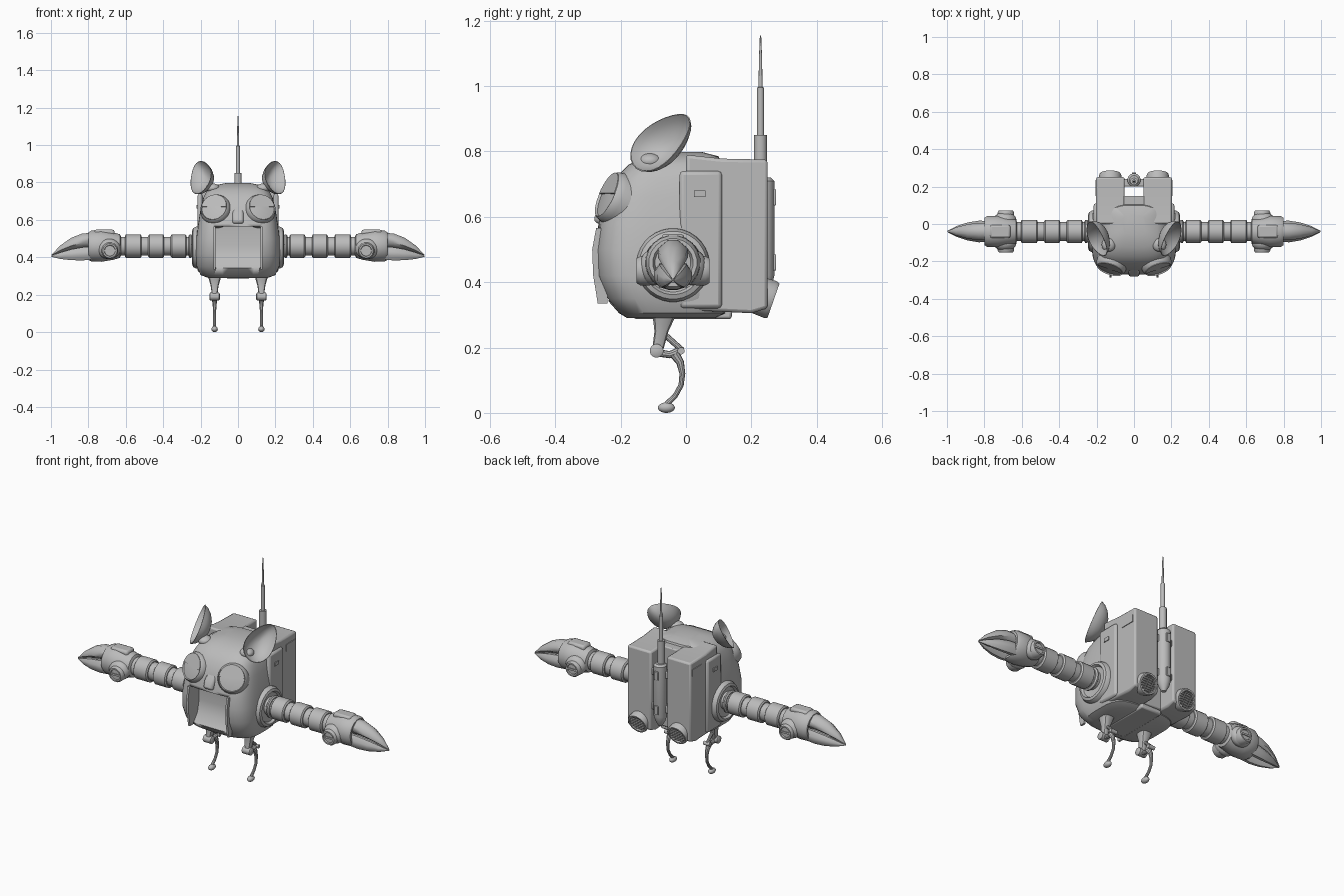
import bpy, bmesh, math
from mathutils import Vector as V

cube = bpy.data.objects.get("Cube")
if cube:
    bpy.data.objects.remove(cube)

grey = bpy.data.materials.new("plain_grey")
grey.use_nodes = True
grey.diffuse_color = (0.5, 0.5, 0.5, 1)
grey.node_tree.nodes["Principled BSDF"].inputs["Base Color"].default_value = (0.5, 0.5, 0.5, 1)
X, Y, Z = V((1, 0, 0)), V((0, 1, 0)), V((0, 0, 1))


def finish(name, bm, mirror=False, bevel=0, angle=35):
    bmesh.ops.recalc_face_normals(bm, faces=bm.faces)
    me = bpy.data.meshes.new(name)
    bm.to_mesh(me)
    bm.free()
    me.materials.append(grey)
    ob = bpy.data.objects.new(name, me)
    bpy.context.collection.objects.link(ob)
    bpy.context.view_layer.objects.active = ob
    for o in bpy.context.selected_objects:
        o.select_set(False)
    ob.select_set(True)
    bpy.ops.object.shade_smooth_by_angle(angle=math.radians(angle))
    if bevel:
        mod = ob.modifiers.new("Bevel", 'BEVEL')
        mod.width, mod.segments, mod.limit_method = bevel, 2, 'ANGLE'
    if mirror:
        ob.modifiers.new("Mirror", 'MIRROR')
    return ob


def section(c, u, v, a, b, n=24, p=2):
    """Superellipse ring around c in the plane of u and v."""
    pts = []
    for i in range(n):
        t = math.tau * (i + 0.5) / n
        co, si = math.cos(t), math.sin(t)
        pts.append(V(c) + u * a * math.copysign(abs(co) ** (2 / p), co)
                   + v * b * math.copysign(abs(si) ** (2 / p), si))
    return pts


def loft(name, rings, mirror=False, bevel=0, angle=35):
    bm = bmesh.new()
    vs = [[bm.verts.new(q) for q in r] for r in rings]
    for r, s in zip(vs, vs[1:]):
        for i in range(len(r)):
            j = (i + 1) % len(r)
            bm.faces.new((r[i], r[j], s[j], s[i]))
    bm.faces.new(vs[0])
    bm.faces.new(vs[-1])
    return finish(name, bm, mirror, bevel, angle)


def lathe(name, c, axis, profile, mirror=False, n=24, squash=1):
    axis = V(axis).normalized()
    u = axis.cross(Z if abs(axis.z) < 0.9 else Y).normalized()
    v = axis.cross(u)
    return loft(name, [section(V(c) + axis * d, u, v, r, r * squash, n) for d, r in profile], mirror)


def prism(name, outline, x0, x1, mirror=False, bevel=0):
    """Side outline in y, z, pulled from x0 to x1."""
    return loft(name, [[V((x, y, z)) for y, z in outline] for x in (x0, x1)], mirror, bevel)


def box(name, x, y, z, mirror=False, bevel=0):
    return prism(name, [(y[0], z[0]), (y[1], z[0]), (y[1], z[1]), (y[0], z[1])], *x, mirror, bevel)


def tube(name, path, radii, mirror=False, n=10):
    path = [V(q) for q in path]
    rings = []
    for i, q in enumerate(path):
        t = (path[min(i + 1, len(path) - 1)] - path[max(i - 1, 0)]).normalized()
        rings.append(section(q, X, t.cross(X).normalized(), radii[i], radii[i], n))
    return loft(name, rings, mirror)


def ellipsoid(name, c, size, mirror=False):
    bm = bmesh.new()
    bmesh.ops.create_uvsphere(bm, u_segments=20, v_segments=12, radius=1)
    bmesh.ops.scale(bm, vec=size, verts=bm.verts)
    bmesh.ops.translate(bm, vec=c, verts=bm.verts)
    return finish(name, bm, mirror)


# Rounded body: height, half width, front y, back y
levels = [(.29, .16, -.18, .09), (.305, .20, -.205, .12), (.35, .222, -.245, .13), (.42, .226, -.275, .13),
          (.5, .224, -.278, .13), (.58, .213, -.268, .13), (.66, .20, -.245, .13), (.72, .185, -.215, .12),
          (.76, .165, -.175, .11), (.785, .125, -.125, .1), (.798, .06, -.06, .05)]
body = loft("body", [section((0, (f + b) / 2, z), X, Y, w, (b - f) / 2, 48, 3.6) for z, w, f, b in levels])

# Scooped mouth opening
cutter = prism("mouth_cutter", [(-.4, .565), (-.19, .565), (-.185, .46), (-.2, .39), (-.235, .345),
                                (-.28, .33), (-.4, .33)], -.12, .12)
cutter.hide_render = True
bpy.context.view_layer.objects.active = body
cut = body.modifiers.new("Mouth", 'BOOLEAN')
cut.operation, cut.object, cut.solver = 'DIFFERENCE', cutter, 'EXACT'
bpy.ops.object.modifier_apply(modifier="Mouth")
bpy.data.objects.remove(cutter)
for x in (-.125, .125):
    prism("mouth_side_trim", [(-.27, .335), (-.284, .42), (-.287, .5), (-.275, .565), (-.24, .565), (-.24, .335)],
          x - .006, x + .006)

# Backpack halves, spine, side and belly panels
prism("backpack_half", [(.0, .315), (.2, .305), (.25, .32), (.25, .775), (.11, .778), (.0, .79)],
      .05, .203, True, .01)
box("backpack_spine", (-.06, .06), (.0, .15), (.31, .775), bevel=.006)
box("side_frame", (.19, .216), (-.02, .11), (.32, .74), True, .012)
box("side_label", (.2, .207), (.15, .235), (.695, .735), True)
box("side_button", (.2, .221), (.025, .06), (.66, .68), True)
box("belly_plate", (-.065, .065), (-.16, .14), (.287, .32), bevel=.008)

# Antenna with its holder between the backpack halves
lathe("antenna", (0, .228, 0), Z, [(.7, .02), (.85, .02), (.851, .011), (.995, .011), (.997, .006),
                                   (1.08, .005), (1.155, .002)], n=14)
lathe("antenna_holder", (0, .235, 0), Z, [(.36, .012), (.39, .028), (.42, .036), (.71, .036), (.72, .025)], n=16)
for z in (.46, .66):
    box("holder_clip", (-.052, .052), (.2, .24), (z - .02, z + .02), bevel=.004)
    box("holder_button", (-.012, .012), (.26, .276), (z - .025, z + .025), bevel=.003)

# Tilted thrusters with grilles
out = V((0, .94, -.33)).normalized()
up = X.cross(out)
thruster = V((.127, .215, .362))
lathe("thruster", thruster, out, [(0, .058), (.045, .06), (.056, .056), (.056, .047), (.04, .045)], True)
for k in range(-3, 4):
    c = thruster + out * .047 + up * k * .012
    half = math.sqrt(.046 ** 2 - (k * .012) ** 2)
    loft("thruster_slat", [section(c + X * s * half, up, out, .004, .006, 4) for s in (-1, 1)], True)

# Eyes with rims, domed lower half and upper lid plate
look = V((.3, -.86, .4)).normalized()
side = look.cross(Z).normalized()
eye_up = side.cross(look).normalized()
if eye_up.z < 0:
    eye_up.negate()
eye = V((.122, -.222, .658))
lathe("eye_rim", eye, look, [(-.06, .085), (.0, .083), (.018, .077), (.024, .072), (.016, .068)], True, 32)
lathe("eye_lens", eye, look, [(-.02, .068), (.017, .068), (.021, .045), (.023, .01)], True, 32)
lid = [eye + look * .018 + side * .069 * math.cos(a) + eye_up * (.069 * math.sin(a) + .004)
       for a in [math.pi * i / 16 for i in range(17)]]
loft("eye_lid", [lid, [q + look * .008 for q in lid]], True)
prism("nose_bridge", [(-.2, .70), (-.27, .63), (-.284, .585), (-.24, .57)], -.03, .03, bevel=.012)

# Cupped ears
n = V((.7, -.5, .4)).normalized()
u = V((.15, .75, .6))
u = (u - n * u.dot(n)).normalized()
w = n.cross(u)
ear = V((.196, -.072, .828))


def ear_ring(size, depth):
    pts = []
    for i in range(28):
        t = math.tau * i / 28
        taper = 1 - .22 * math.cos(t)
        pts.append(ear + u * .115 * size * math.cos(t) + w * .078 * size * taper * math.sin(t) + n * depth)
    return pts


loft("ear", [ear_ring(s, d) for s, d in [(.1, -.06), (.4, -.054), (.7, -.036), (.9, -.014), (1, .008),
                                         (.97, .009), (.85, -.01), (.65, -.028), (.35, -.045), (.1, -.05)]], True)
ellipsoid("ear_joint", (.135, -.11, .77), (.038, .038, .025), True)

# Arms: shoulder rings and ribbed segments
c = V((0, -.04, .46))
lathe("shoulder", c - Z * .008, X, [(.19, .115), (.225, .112), (.24, .104), (.245, .09), (.232, .082),
                                   (.23, .07)], True, 32)
lathe("arm_core", c, X, [(.2, .05), (.66, .05)], True)
for x0, x1 in ((.245, .265), (.275, .36), (.395, .48), (.515, .605)):
    lathe("arm_segment", c, X, [(x0, .055), (x0 + .006, .063), (x1 - .006, .063), (x1, .055)], True)

# Hands with side knobs
lathe("hand", c, X, [(.625, .05), (.632, .064), (.67, .075), (.73, .085), (.785, .083), (.80, .074),
                     (.80, .062), (.78, .055)], True, 20)
box("hand_ridge", (.66, .77), (-.075, -.005), (.51, .548), True, .012)
for s in (-1, 1):
    ellipsoid("knob_mount", (.69, -.04 + s * .06, .445), (.062, .045, .055), True)
    lathe("knob", (.685, -.04 + s * .07, .435), (0, s, 0), [(0, .045), (.03, .045), (.042, .038), (.042, .03),
                                                        (.034, .028)], True, 20)
    box("knob_bar", (.655, .715), (-.042 + s * .108, -.038 + s * .108), (.43, .44), True)

# Claws: one broad upper blade and two lower blades closing at the tip
stations = [(.77, 1), (.83, 1.02), (.89, .85), (.95, .5), (.998, .05)]


def claw(name, dy, dz, wide, tall, droop):
    rings = []
    for x, k in stations:
        f = (x - .77) / .23
        centre = (x, -.04 + dy * k, .46 + dz * k - droop * f * f)
        rings.append(section(centre, Y, Z, wide * k, tall * k, 8, 1.6))
    loft(name, rings, True, angle=50)


claw("upper_claw", 0, .032, .05, .042, .052)
for s in (-1, 1):
    claw("lower_claw", s * .033, -.037, .026, .038, .054)

# Legs: thigh, knee, brace, curved shin and foot
leg = .125


def thigh_ring(z, y, a, b):
    return section((leg, y, z), X, Y, a, b, 12, 3)


loft("thigh", [thigh_ring(*r) for r in [(.32, -.06, .043, .05), (.29, -.068, .034, .034), (.25, -.075, .022, .022),
                                        (.2, -.085, .015, .018), (.185, -.09, .013, .015)]], True)
lathe("knee", (leg, -.09, .19), X, [(-.028, .014), (-.024, .021), (.024, .021), (.028, .014)], True, 16)
tube("knee_link", [(leg, -.09, .185), (leg, -.05, .178), (leg, -.015, .192)], [.012, .011, .012], True)
tube("knee_brace", [(leg, -.06, .235), (leg, -.012, .192)], [.009, .009], True)
lathe("ankle_pin", (leg, -.015, .19), X, [(-.02, .011), (.02, .011)], True, 12)
tube("shin", [(leg, -.035, .18), (leg, -.018, .155), (leg, -.011, .12), (leg, -.015, .085), (leg, -.033, .052),
              (leg, -.058, .028)], [.016, .012, .009, .008, .008, .009], True)
ellipsoid("foot", (leg, -.06, .016), (.017, .026, .016), True)
